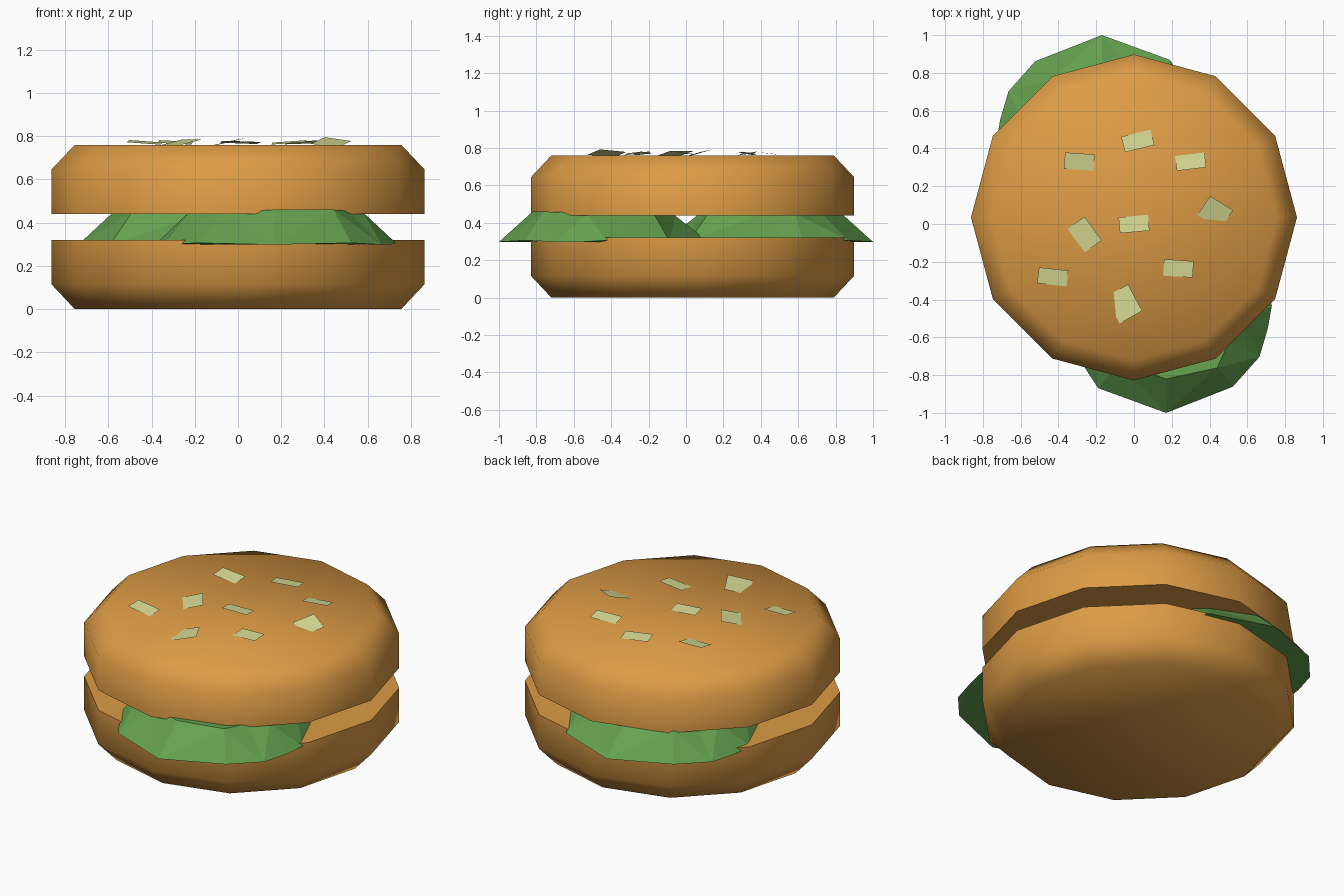
import bpy, bmesh
from math import radians, cos, sin, pi
from mathutils import Matrix

if "Cube" in bpy.data.objects:
    bpy.data.objects.remove(bpy.data.objects["Cube"])


def material(name, rgb):
    m = bpy.data.materials.new(name)
    m.diffuse_color = (*rgb, 1)
    m.use_nodes = True
    m.node_tree.nodes["Principled BSDF"].inputs["Base Color"].default_value = m.diffuse_color
    return m


BUN = material("toasted_bread", (0.72, 0.33, 0.06))
LEAF = material("leaf_green", (0.13, 0.36, 0.08))
SEED = material("seed_cream", (0.68, 0.70, 0.29))


def make(name, bm, mat):
    me = bpy.data.meshes.new(name)
    bm.normal_update()
    bm.to_mesh(me)
    bm.free()
    me.materials.append(mat)
    ob = bpy.data.objects.new(name, me)
    bpy.context.collection.objects.link(ob)
    return ob


def loft(rings):
    """Bridge rings of points and cap both ends."""
    bm = bmesh.new()
    vs = [[bm.verts.new(p) for p in r] for r in rings]
    n = len(rings[0])
    for a, b in zip(vs, vs[1:]):
        for i in range(n):
            j = (i + 1) % n
            bm.faces.new((a[i], a[j], b[j], b[i]))
    bm.faces.new(vs[0][::-1])
    bm.faces.new(vs[-1])
    bmesh.ops.recalc_face_normals(bm, faces=bm.faces[:])
    return bm


# Buns: twelve-sided, chamfered on the outer end
def bun(name, profile):
    rings = [[(r * cos(i * pi / 6), 0.035 + r * sin(i * pi / 6), z)
              for i in range(12)] for r, z in profile]
    ob = make(name, loft(rings), BUN)
    bpy.ops.object.select_all(action='DESELECT')
    ob.select_set(True)
    bpy.context.view_layer.objects.active = ob
    bpy.ops.object.shade_smooth_by_angle(angle=radians(60))


bun("bottom_bun", [(0.755, 0), (0.863, 0.115), (0.863, 0.32)])
bun("top_bun", [(0.863, 0.44), (0.863, 0.645), (0.755, 0.76)])


# Lettuce: irregular drooping leaves, the back one turned half around
ANGLES = [-90, -50, -28, -12, 1, 40, 90, 130, 172, 200, 230]
CREST = [0.46, 0.46, 0.455, 0.445, 0.45, 0.445, 0.44, 0.45, 0.44, 0.45, 0.445]


def lettuce(name, turn):
    def ring(r, heights, wobble):
        return [(0.17 + (r + wobble * (i % 2)) * cos(radians(a)),
                 -0.44 + (r + wobble * (i % 2)) * sin(radians(a)), z)
                for i, (a, z) in enumerate(zip(ANGLES, heights))]
    rim = [0.298 + 0.008 * (i % 3 == 1) for i in range(len(ANGLES))]
    bm = loft([ring(0.56, rim, -0.01), ring(0.38, CREST, 0.04)])
    bmesh.ops.triangulate(bm, faces=bm.faces[:])
    bm.transform(Matrix.Rotation(turn, 4, 'Z'))
    make(name, bm, LEAF)


lettuce("front_lettuce", 0)
lettuce("back_lettuce", pi)

# Sesame seeds: x, y, length, width, turn, tilt about length, tilt about width
SEEDS = [
    (0.02, 0.44, 0.16, 0.085, 14, -6, 2),
    (-0.29, 0.33, 0.157, 0.088, -4, 8, 3),
    (0.30, 0.33, 0.157, 0.08, 7, -9, -2),
    (0.43, 0.06, 0.145, 0.125, -32, 14, 7),
    (0.00, 0.00, 0.157, 0.085, 5, -6, 2),
    (-0.264, -0.058, 0.155, 0.12, -54, 12, 0),
    (-0.43, -0.28, 0.157, 0.085, -6, 7, 4),
    (0.235, -0.235, 0.157, 0.088, -4, 6, -4),
    (-0.054, -0.423, 0.16, 0.14, -62, 12, -5),
]
for k, (x, y, w, d, rz, rx, ry) in enumerate(SEEDS):
    bm = bmesh.new()
    bmesh.ops.create_grid(bm, x_segments=1, y_segments=1, size=0.5)
    bm.transform(Matrix.Translation((x, y, 0.771))
                 @ Matrix.Rotation(radians(rz), 4, 'Z')
                 @ Matrix.Rotation(radians(ry), 4, 'Y')
                 @ Matrix.Rotation(radians(rx), 4, 'X')
                 @ Matrix.Diagonal((w, d, 1, 1)))
    make(f"sesame_seed_{k + 1}", bm, SEED)
